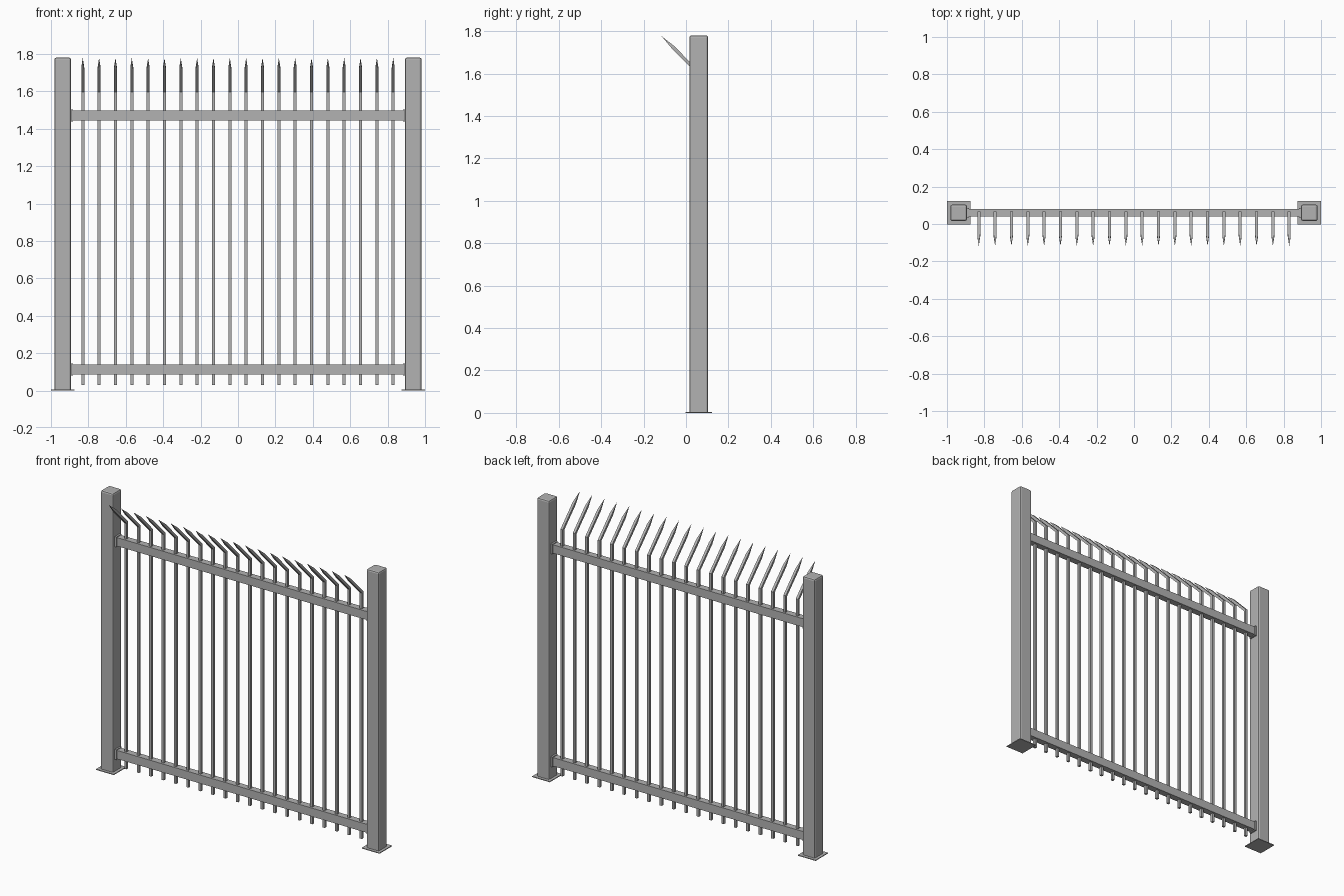
import bpy, bmesh
from mathutils import Vector

cube = bpy.data.objects.get("Cube")
if cube:
    bpy.data.objects.remove(cube, do_unlink=True)

# Single painted-steel colour
steel = bpy.data.materials.new("grey_steel")
steel.use_nodes = True
grey = (0.45, 0.45, 0.45, 1)
steel.diffuse_color = grey
steel.node_tree.nodes["Principled BSDF"].inputs["Base Color"].default_value = grey

POST_X, MID_Y = 0.9375, 0.06


def finish(name, bm):
    bmesh.ops.recalc_face_normals(bm, faces=bm.faces)
    mesh = bpy.data.meshes.new(name)
    bm.to_mesh(mesh)
    bm.free()
    mesh.materials.append(steel)
    obj = bpy.data.objects.new(name, mesh)
    bpy.context.collection.objects.link(obj)
    return obj


def box(name, centre, size, bevel=0, segments=1):
    """Box whose edges are bevelled everywhere except around its bottom."""
    bm = bmesh.new()
    bmesh.ops.create_cube(bm, size=1)
    for v in bm.verts:
        v.co = Vector(c + p * s for c, p, s in zip(centre, v.co, size))
    if bevel:
        edges = [e for e in bm.edges if any(v.co.z > centre[2] for v in e.verts)]
        bmesh.ops.bevel(bm, geom=edges, offset=bevel, segments=segments,
                        affect='EDGES', profile=0.5)
    return finish(name, bm)


def picket(name, x):
    """Square bar bent forward at the top and cut to a point."""
    h = 0.008
    # Each ring: back and front corners as (y, z), then half width
    rings = [((MID_Y + h, 0.03), (MID_Y - h, 0.03), h),
             ((MID_Y + h, 1.603), (MID_Y - h, 1.597), h),
             ((-0.054, 1.728), (-0.066, 1.717), h)]
    bm = bmesh.new()
    previous = None
    for back, front, w in rings:
        ring = [bm.verts.new((x + s * w, *p))
                for s, p in ((-1, back), (1, back), (1, front), (-1, front))]
        if previous:
            for i in range(4):
                j = (i + 1) % 4
                bm.faces.new((previous[i], previous[j], ring[j], ring[i]))
        else:
            bm.faces.new(ring)
        previous = ring
    tip = bm.verts.new((x, -0.117, 1.778))
    for i in range(4):
        bm.faces.new((previous[i], previous[(i + 1) % 4], tip))
    return finish(name, bm)


# Posts, base plates and rail brackets on both sides
for side, s in (("left", 1), ("right", -1)):
    box(f"{side}_post", (s * POST_X, MID_Y, 0.892), (0.088, 0.088, 1.776), 0.01, 2)
    box(f"{side}_base_plate", (s * POST_X, MID_Y, 0.0025), (0.125, 0.125, 0.005))
    for level, z in (("lower", 0.113), ("upper", 1.47)):
        box(f"{side}_{level}_bracket", (s * 0.889, MID_Y, z), (0.014, 0.052, 0.064))

# Horizontal rails
for level, z in (("lower", 0.113), ("upper", 1.47)):
    box(f"{level}_rail", (0, MID_Y, z), (1.78, 0.042, 0.054))

# Evenly spaced pickets
COUNT = 20
for i in range(COUNT):
    picket(f"picket_{i + 1}", -0.83 + 1.66 * i / (COUNT - 1))
